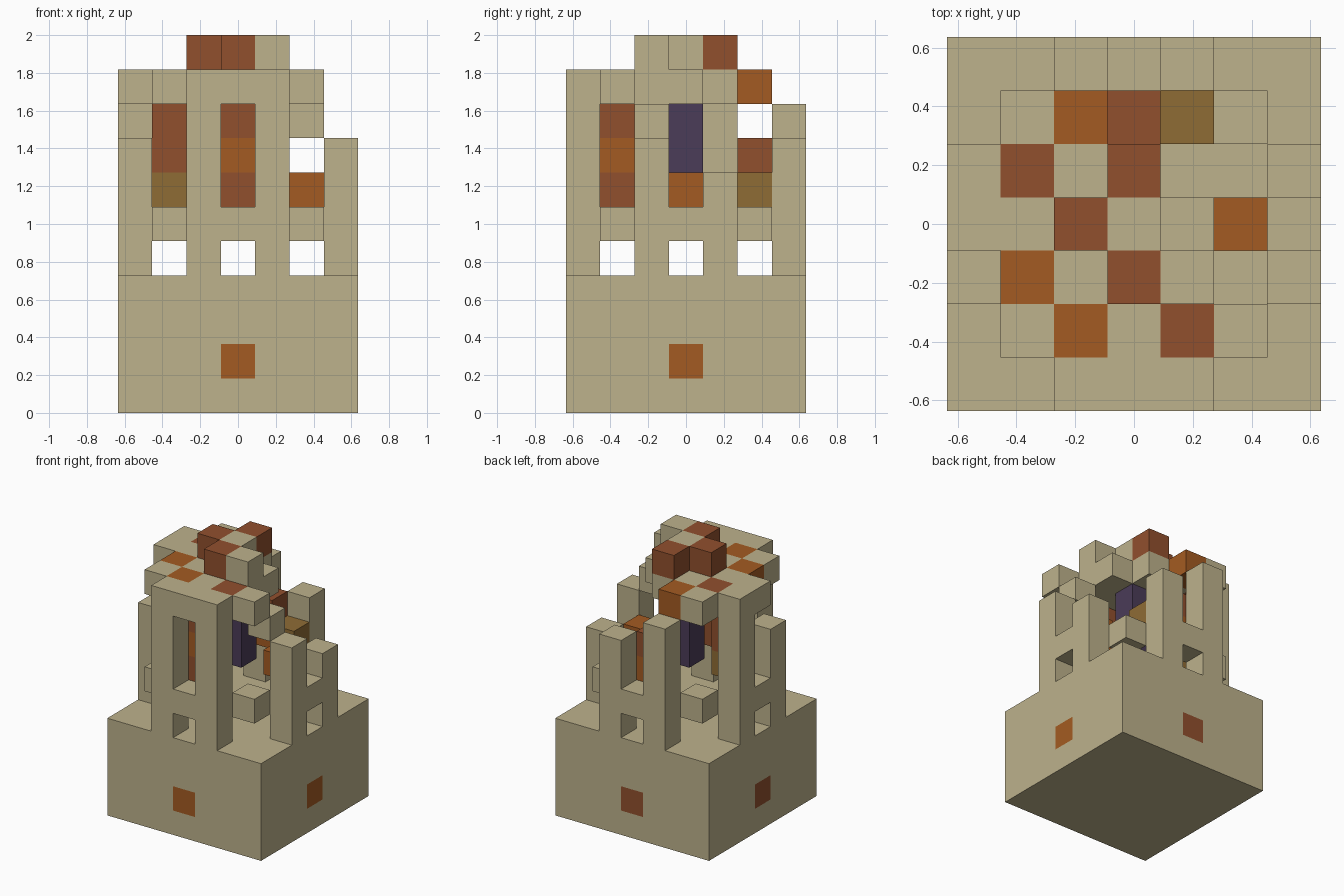
import bpy
import bmesh
from mathutils import Vector

if "Cube" in bpy.data.objects:
    bpy.data.objects.remove(bpy.data.objects["Cube"], do_unlink=True)

UNIT = 2 / 11                      # edge length of one block
COLOURS = {
    "sandstone": (0.51, 0.445, 0.262),
    "brick_brown": (0.283, 0.08, 0.027),
    "burnt_orange": (0.371, 0.105, 0.016),
    "olive_brown": (0.275, 0.15, 0.036),
    "dark_purple": (0.07, 0.045, 0.098),
}
STONE, BROWN, ORANGE, OLIVE, PURPLE = COLOURS
SLOTS = list(COLOURS)

materials = []
for label, rgb in COLOURS.items():
    mat = bpy.data.materials.new(label)
    mat.use_nodes = True
    mat.diffuse_color = (*rgb, 1)
    shader = mat.node_tree.nodes["Principled BSDF"]
    shader.inputs["Base Color"].default_value = (*rgb, 1)
    shader.inputs["Roughness"].default_value = 0.9
    materials.append(mat)

# Blocks are keyed by (x, y, layer), with x and y counted from the centre
blocks = {}


def put(part, x, y, layers, colour=STONE):
    for layer in layers:
        blocks[(x, y, layer)] = (part, colour)


# Solid base with one painted block in the middle of each side
for x in range(-3, 4):
    for y in range(-3, 4):
        put("base", x, y, range(4))
for x, y, colour in ((0, -3, ORANGE), (3, 0, ORANGE), (0, 3, BROWN), (-3, 0, BROWN)):
    put("base", x, y, [1], colour)


# Wall: two pillars, a sill over the doorway, an optional lintel, inner window panes
def wall(side, nx, ny, low_end, high_end, lintel, panes):
    tx, ty = abs(ny), abs(nx)
    for step, top in ((-1, low_end), (1, high_end)):
        put(side + "_wall", 3 * nx + step * tx, 3 * ny + step * ty, range(4, top))
    put(side + "_wall", 3 * nx, 3 * ny, [5, 9] if lintel else [5])
    for layer, colour in enumerate(panes, 6):
        put(side + "_panes", 2 * nx, 2 * ny, [layer], colour)


wall("front", 0, -1, 10, 10, True, [BROWN, ORANGE, BROWN])
wall("left", 1, 0, 8, 7, False, [ORANGE])
wall("back", 0, 1, 9, 8, False, [ORANGE, BROWN])
wall("right", -1, 0, 8, 10, True, [OLIVE, BROWN, BROWN])

# Corner blocks tying the walls together; the back left one has lost its top
for x in (-2, 2):
    for y in (-2, 2):
        put("corner_blocks", x, y, [5] if x + y == 4 else [5, 9])

# Broken roof slab, row by row from front to back
for y, last in ((-2, 1), (-1, 1), (0, 1), (1, 0)):
    for x in range(-2, last + 1):
        put("roof", x, y, [9])
for x, y, colour in ((-2, -1, ORANGE), (-1, -2, ORANGE), (1, -2, BROWN),
                     (-2, 1, BROWN), (-1, 2, ORANGE)):
    put("roof", x, y, [9], colour)

# Top blocks
for x, y, colour in ((-1, 0, BROWN), (0, -1, BROWN), (0, 1, BROWN),
                     (0, 0, STONE), (1, -1, STONE)):
    put("roof_cap", x, y, [10], colour)

# Loose blocks and the hanging core
put("loose_stone", 2, -1, [8])
put("loose_shelf", 1, 2, [6], OLIVE)
put("hanging_core", 0, 0, range(6, 9), PURPLE)


# Turn each part into a mesh made of its exposed block faces only
def build(part):
    bm = bmesh.new()
    for cell, (owner, colour) in blocks.items():
        if owner != part:
            continue
        centre = Vector(cell) + Vector((0, 0, 0.5))
        for axis in range(3):
            for sign in (-1, 1):
                normal = Vector((0, 0, 0))
                normal[axis] = sign
                if tuple(int(a + b) for a, b in zip(cell, normal)) in blocks:
                    continue
                u = Vector((0, 0, 0))
                u[(axis + 1) % 3] = 0.5
                v = normal.cross(u)
                middle = centre + normal / 2
                corners = [middle - u - v, middle + u - v, middle + u + v, middle - u + v]
                face = bm.faces.new([bm.verts.new(c * UNIT) for c in corners])
                face.material_index = SLOTS.index(colour)
    bmesh.ops.remove_doubles(bm, verts=bm.verts, dist=UNIT / 100)
    mesh = bpy.data.meshes.new(part)
    bm.to_mesh(mesh)
    bm.free()
    for mat in materials:
        mesh.materials.append(mat)
    bpy.context.collection.objects.link(bpy.data.objects.new(part, mesh))


for part in dict.fromkeys(owner for owner, _ in blocks.values()):
    build(part)
